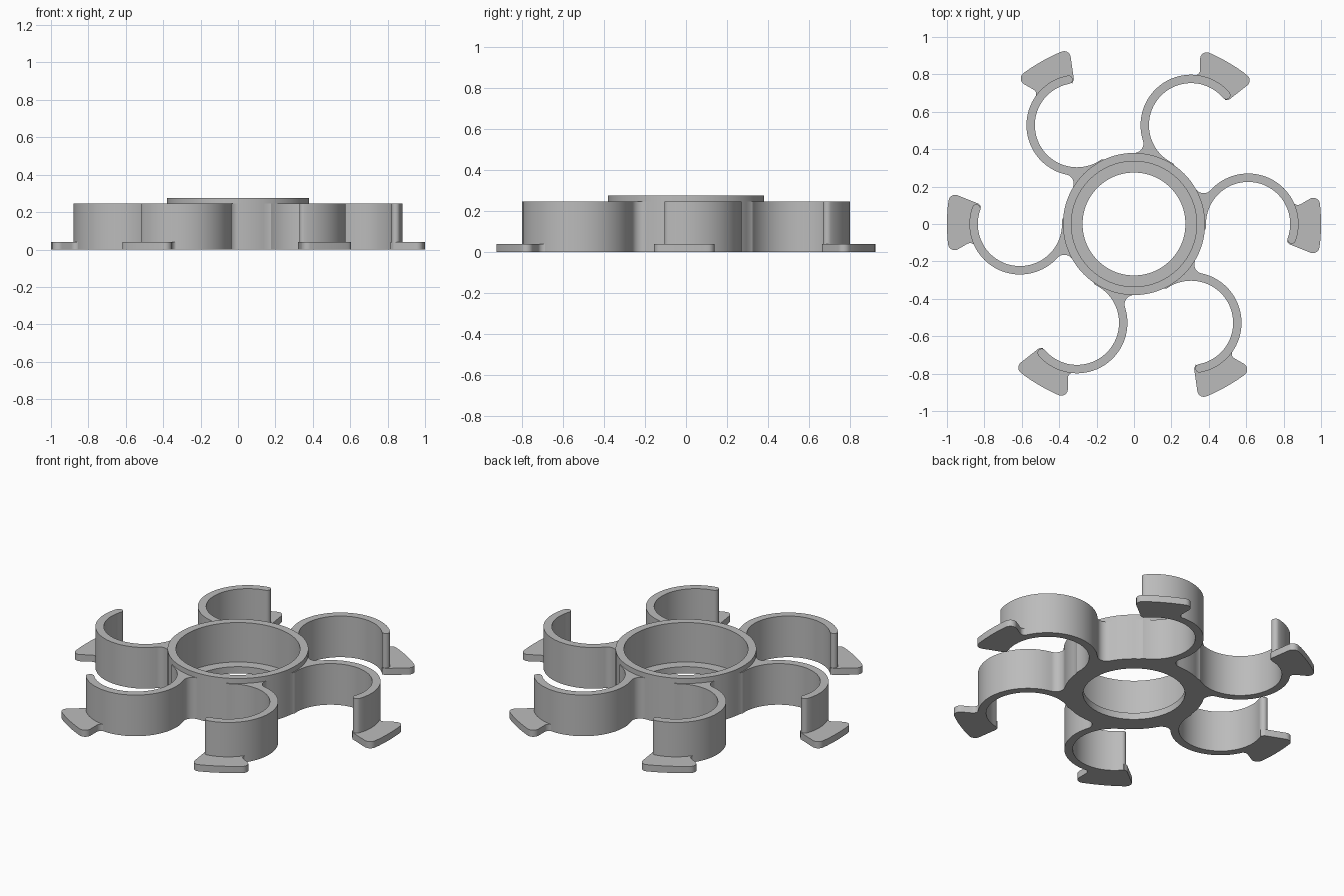
import bpy, bmesh
from math import sin, cos, tan, radians, pi
from mathutils import Vector, Matrix

if "Cube" in bpy.data.objects:
    bpy.data.objects.remove(bpy.data.objects["Cube"])

HUB_R, SEAT_R, BORE_R = 0.38, 0.335, 0.275
BODY_H, HUB_H, FOOT_H = 0.245, 0.275, 0.04
CLIP = Vector((0.61, 0))          # centre of a C-shaped clip
CLIP_OUT, CLIP_IN = 0.27, 0.225
ARMS = 6

grey = bpy.data.materials.new("plain_grey")
grey.use_nodes = True
grey.diffuse_color = (0.5, 0.5, 0.5, 1)
grey.node_tree.nodes["Principled BSDF"].inputs["Base Color"].default_value = (0.5, 0.5, 0.5, 1)


def polar(r, deg, centre=(0, 0)):
    return Vector(centre) + Vector((cos(radians(deg)), sin(radians(deg)))) * r


def arc(centre, r, a, b, step=4):
    n = max(2, round(abs(b - a) / step))
    return [polar(r, a + (b - a) * i / n, centre) for i in range(n + 1)]


def turn(points, deg):
    rot = Matrix.Rotation(radians(deg), 2)
    return [rot @ p for p in points]


def heading(v):
    return v.angle_signed(Vector((1, 0))) * 180 / pi


def rounded(corners):
    """Round each (point, radius) corner of a closed polygon."""
    out = []
    for i, (p, r) in enumerate(corners):
        if r == 0:
            out.append(p)
            continue
        u = (corners[i - 1][0] - p).normalized()
        v = (corners[(i + 1) % len(corners)][0] - p).normalized()
        half = u.angle(v) / 2
        c = p + (u + v).normalized() * r / sin(half)
        s, e = p + u * r / tan(half) - c, p + v * r / tan(half) - c
        a, sweep = heading(s), heading(e) - heading(s)
        sweep = (sweep + 180) % 360 - 180
        out += arc(c, r, a, a + sweep, 12)
    return out


def slab(name, outlines, z0, z1):
    """Extrude closed outlines; an outline inside another becomes a hole."""
    cu = bpy.data.curves.new(name, "CURVE")
    cu.dimensions = "2D"
    cu.fill_mode = "BOTH"
    cu.extrude = (z1 - z0) / 2
    for pts in outlines:
        sp = cu.splines.new("POLY")
        sp.points.add(len(pts) - 1)
        for q, p in zip(sp.points, pts):
            q.co = (p.x, p.y, 0, 1)
        sp.use_cyclic_u = True
    ob = bpy.data.objects.new(name, cu)
    bpy.context.collection.objects.link(ob)
    bpy.ops.object.select_all(action="DESELECT")
    bpy.context.view_layer.objects.active = ob
    ob.select_set(True)
    bpy.ops.object.convert(target="MESH")
    bm = bmesh.new()
    bm.from_mesh(ob.data)
    bmesh.ops.remove_doubles(bm, verts=bm.verts, dist=0.0001)
    bmesh.ops.translate(bm, verts=bm.verts, vec=(0, 0, (z0 + z1) / 2))
    bmesh.ops.recalc_face_normals(bm, faces=bm.faces)
    bm.to_mesh(ob.data)
    bm.free()
    ob.data.materials.clear()
    ob.data.materials.append(grey)
    bpy.ops.object.shade_smooth_by_angle(angle=radians(30))
    return ob


def circle(r):
    return arc((0, 0), r, 0, 360, 3)[:-1]


# One arm outline: fillet, outer clip wall, round tip, inner clip wall, hub
F = 0.05
fx = ((HUB_R + F) ** 2 - (CLIP_OUT + F) ** 2 + CLIP.x ** 2) / (2 * CLIP.x)
fillet = Vector((fx, ((HUB_R + F) ** 2 - fx * fx) ** 0.5))
hub_a, clip_a, tip_a = heading(fillet), heading(fillet - CLIP), -19.5
wall_mid = (CLIP_OUT + CLIP_IN) / 2
arm = arc(fillet, F, hub_a + 180, clip_a + 180, 8)
arm += arc(CLIP, CLIP_OUT, clip_a, tip_a)[1:]
arm += arc(polar(wall_mid, tip_a, CLIP), (CLIP_OUT - CLIP_IN) / 2, tip_a, tip_a - 180, 20)[1:]
arm += arc(CLIP, CLIP_IN, tip_a, 185)[1:]
arm += arc((0, 0), HUB_R, -5, hub_a - 60)[:-1]

body = [p for k in range(ARMS) for p in turn(arm, -60 * k)]
slab("hub_and_clip_arms", [body, circle(SEAT_R)], 0, BODY_H)

# Raised collar and the lower lip inside the hub
slab("hub_collar", [circle(HUB_R), circle(SEAT_R)], BODY_H, HUB_H)
slab("hub_lip", [circle(SEAT_R), circle(BORE_R)], 0, FOOT_H)

# Flat feet under the clip tips
foot = [(Vector((0.835, 0.14)), 0), (Vector((0.867, 0.092)), 0.03), (polar(1, 9.3), 0.035)]
foot += [(p, 0) for p in arc((0, 0), 1, 5.5, -5.5, 2)]
foot += [(polar(1, -9.8), 0.035), (Vector((0.83, -0.108)), 0.012), (Vector((0.816, -0.09)), 0)]
foot += [(p, 0) for p in arc(CLIP, wall_mid, tip_a, 34)]
outline = rounded(foot)
for k in range(ARMS):
    slab(f"foot_{k + 1}", [turn(outline, 60 * k)], 0, FOOT_H)
